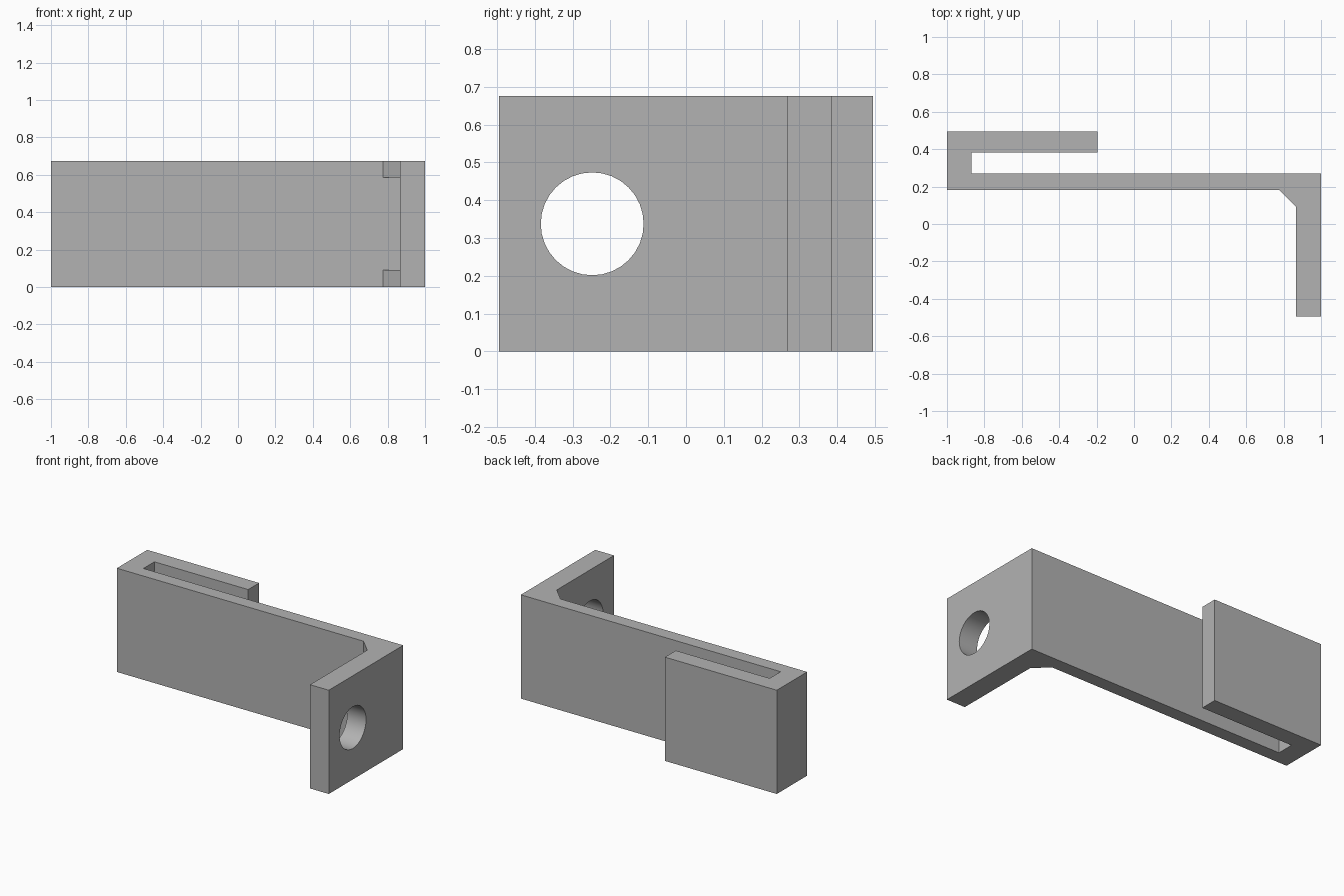
import bpy, bmesh, math
from mathutils import Matrix

cube = bpy.data.objects.get("Cube")
if cube:
    bpy.data.objects.remove(cube, do_unlink=True)

HEIGHT = 0.675
GUSSET = 0.09

grey = bpy.data.materials.new("plain grey")
grey.use_nodes = True
colour = (0.45, 0.45, 0.45, 1)
grey.diffuse_color = colour
grey.node_tree.nodes["Principled BSDF"].inputs["Base Color"].default_value = colour


def add_object(name, bm):
    bmesh.ops.recalc_face_normals(bm, faces=bm.faces[:])
    mesh = bpy.data.meshes.new(name)
    bm.to_mesh(mesh)
    bm.free()
    mesh.materials.append(grey)
    obj = bpy.data.objects.new(name, mesh)
    bpy.context.collection.objects.link(obj)
    return obj


def prism(name, outline, z0, z1):
    """Extrude an xy outline from z0 up to z1."""
    bm = bmesh.new()
    face = bm.faces.new([bm.verts.new((x, y, z0)) for x, y in outline])
    top = bmesh.ops.extrude_face_region(bm, geom=[face])["geom"]
    verts = [v for v in top if isinstance(v, bmesh.types.BMVert)]
    bmesh.ops.translate(bm, vec=(0, 0, z1 - z0), verts=verts)
    return add_object(name, bm)


def apply_boolean(target, tool, operation):
    mod = target.modifiers.new(operation, "BOOLEAN")
    mod.operation = operation
    mod.solver = "EXACT"
    mod.object = tool
    bpy.context.view_layer.objects.active = target
    bpy.ops.object.modifier_apply(modifier=mod.name)
    bpy.data.objects.remove(tool, do_unlink=True)


# Bracket body: folded hook at the back, long plate and a mounting leg
bracket = prism("bracket", [
    (-1, 0.183), (0.865, 0.183), (0.865, -0.495), (1, -0.495),
    (1, 0.27), (-0.87, 0.27), (-0.87, 0.383), (-0.195, 0.383),
    (-0.195, 0.495), (-1, 0.495)], 0, HEIGHT)

# Corner gussets at the bottom and top of the inside bend
for z in (0, HEIGHT - GUSSET):
    gusset = prism("corner_gusset", [
        (0.865 - GUSSET, 0.183), (0.865, 0.183 - GUSSET),
        (0.92, 0.183 - GUSSET), (0.92, 0.22), (0.865 - GUSSET, 0.22)],
        z, z + GUSSET)
    apply_boolean(bracket, gusset, "UNION")

# Round bolt hole through the leg
bm = bmesh.new()
bmesh.ops.create_cone(
    bm, cap_ends=True, segments=32, radius1=0.136, radius2=0.136, depth=0.4,
    matrix=Matrix.Translation((0.93, -0.248, HEIGHT / 2))
    @ Matrix.Rotation(math.pi / 2, 4, "Y"))
apply_boolean(bracket, add_object("hole_cutter", bm), "DIFFERENCE")

# Merge coplanar faces, then smooth only the hole wall
bm = bmesh.new()
bm.from_mesh(bracket.data)
bmesh.ops.remove_doubles(bm, verts=bm.verts[:], dist=0.0001)
bmesh.ops.dissolve_limit(bm, angle_limit=0.01, verts=bm.verts[:], edges=bm.edges[:])
bm.to_mesh(bracket.data)
bm.free()
bpy.ops.object.select_all(action="DESELECT")
bracket.select_set(True)
bpy.context.view_layer.objects.active = bracket
bpy.ops.object.shade_smooth_by_angle(angle=math.radians(30))
